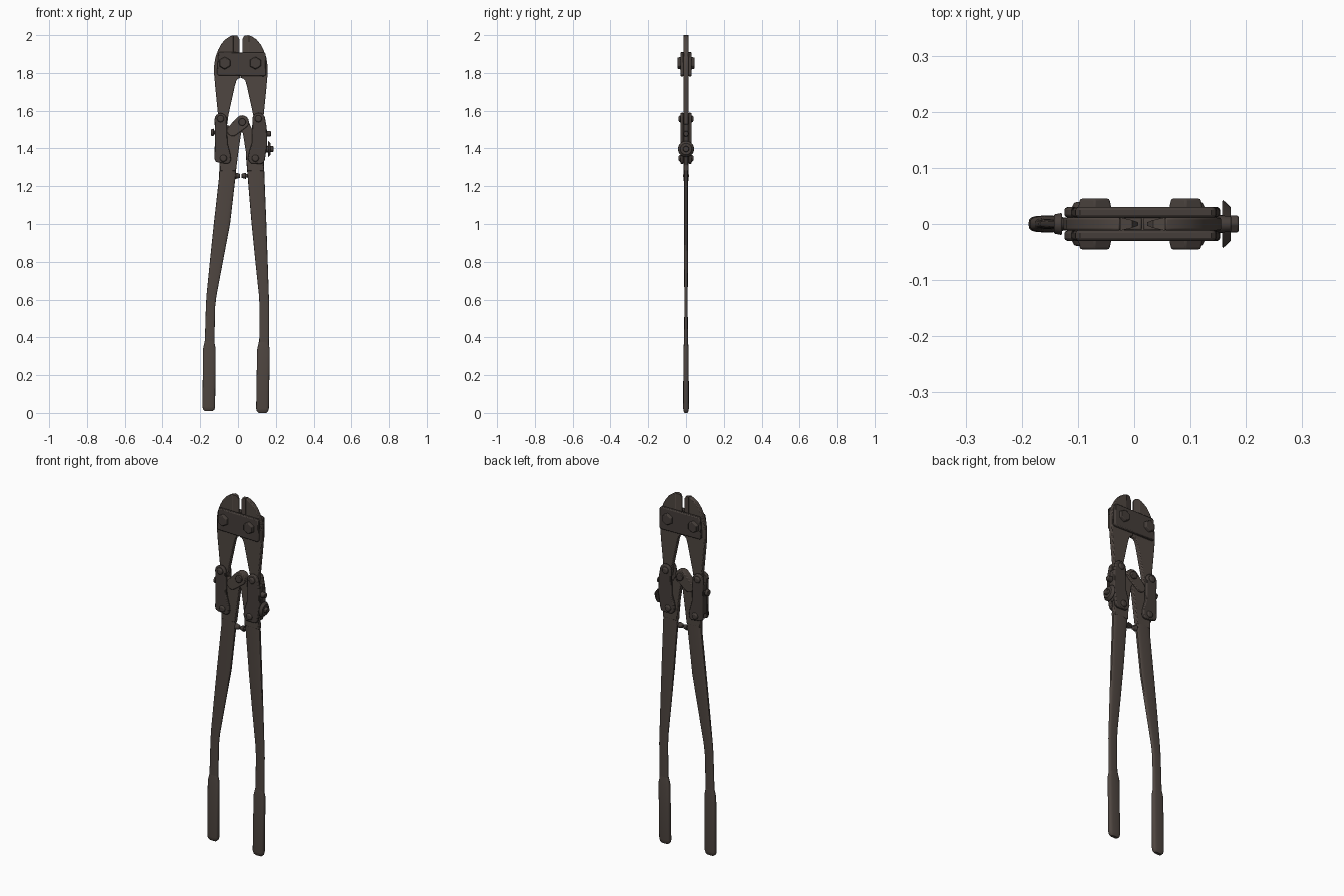
import bpy, bmesh, math
from mathutils import Vector

def material(name, rgb):
    m = bpy.data.materials.new(name)
    m.diffuse_color = (*rgb, 1)
    return m

STEEL = material("brown_steel", (0.078, 0.061, 0.052))
DARK = material("dark_steel", (0.060, 0.048, 0.042))
AXIS = 0.015                                   # mirror line of the jaws

def finish(name, bm, mat, bevel=0.0):
    bmesh.ops.recalc_face_normals(bm, faces=bm.faces)
    me = bpy.data.meshes.new(name)
    bm.to_mesh(me)
    bm.free()
    ob = bpy.data.objects.new(name, me)
    bpy.context.collection.objects.link(ob)
    me.materials.append(mat)
    if bevel:
        b = ob.modifiers.new("bevel", 'BEVEL')
        b.width, b.segments, b.limit_method, b.angle_limit = bevel, 2, 'ANGLE', math.radians(50)
    bpy.ops.object.select_all(action='DESELECT')
    ob.select_set(True)
    bpy.context.view_layer.objects.active = ob
    bpy.ops.object.shade_smooth_by_angle(angle=math.radians(40))
    return ob

def plate(name, pts, y0, y1, mat, bevel=0.004):
    """Outline in x,z extruded from y0 to y1; a third value overrides the half thickness."""
    bm = bmesh.new()
    front = [bm.verts.new((p[0], -p[2] if len(p) > 2 else y0, p[1])) for p in pts]
    back = [bm.verts.new((p[0], p[2] if len(p) > 2 else y1, p[1])) for p in pts]
    bm.faces.new(front)
    bm.faces.new(back[::-1])
    for i in range(len(pts)):
        j = (i + 1) % len(pts)
        bm.faces.new((front[i], back[i], back[j], front[j]))
    return finish(name, bm, mat, bevel)

def rod(name, p0, p1, r0, r1, n, mat, bevel=0.003):
    p0, p1 = Vector(p0), Vector(p1)
    bm = bmesh.new()
    bmesh.ops.create_cone(bm, cap_ends=True, segments=n, radius1=r0, radius2=r1, depth=(p1 - p0).length)
    rot = (p1 - p0).to_track_quat('Z', 'Y')
    for v in bm.verts:
        v.co = rot @ v.co + (p0 + p1) / 2
    return finish(name, bm, mat, bevel)

def loft(name, sections, mat, n=20):
    """Rounded flat bar through sections (z, left x, right x, half thickness)."""
    bm = bmesh.new()
    rings = []
    for z, xl, xr, h in sections:
        ring = []
        for k in range(n):
            a = 2 * math.pi * k / n
            c, s = math.cos(a), math.sin(a)
            ring.append(bm.verts.new(((xl + xr) / 2 + (xr - xl) / 2 * math.copysign(abs(c) ** 0.6, c),
                                      h * math.copysign(abs(s) ** 0.6, s), z)))
        rings.append(ring)
    for a, b in zip(rings, rings[1:]):
        for k in range(n):
            bm.faces.new((a[k], a[(k + 1) % n], b[(k + 1) % n], b[k]))
    bm.faces.new(rings[0])
    bm.faces.new(rings[-1])
    return finish(name, bm, mat)

def arc(cx, cz, r, a0, a1, n=9):
    return [(cx + r * math.cos(math.radians(a0 + (a1 - a0) * i / (n - 1))),
             cz + r * math.sin(math.radians(a0 + (a1 - a0) * i / (n - 1)))) for i in range(n)]

def flip(pts):
    return [(2 * AXIS - p[0], *p[1:]) for p in pts]

# Jaws with sharpened cutting edges
jaw = [(-0.025, 2.0), (-0.042, 1.994), (-0.07, 1.975), (-0.09, 1.95), (-0.106, 1.92), (-0.12, 1.88),
       (-0.126, 1.84), (-0.126, 1.79), (-0.12, 1.72), (-0.108, 1.6), (-0.1, 1.52), (-0.058, 1.52),
       (-0.05, 1.58), (-0.016, 1.735), (-0.008, 1.76), (0.002, 1.77), (0.014, 1.773),
       (0.014, 1.9), (-0.025, 1.9)]
edge = [(-0.025, 2.0, .012), (-0.004, 1.997, .007), (0.007, 1.98, .003), (0.007, 1.9, .003), (-0.025, 1.9, .012)]
for side, f in (("left", list), ("right", flip)):
    plate(side + "_jaw", f(jaw), -0.012, 0.012, STEEL)
    plate(side + "_cutting_edge", f(edge), 0, 0, STEEL, 0)

# Jaw cover plates, front and back, with hex bolts
cover = [(-0.112, 1.795), (-0.104, 1.787), (0.138, 1.782), (0.148, 1.79),
         (0.146, 1.9), (0.138, 1.908), (-0.096, 1.91), (-0.104, 1.902)]
for s, side in ((-1, "front"), (1, "back")):
    plate(side + "_cover_plate", cover, s * 0.011, s * 0.03, DARK, 0.005)
    for x in (-0.07, 0.092):
        rod(side + "_jaw_bolt", (x, s * 0.025, 1.852), (x, s * 0.045, 1.852), 0.035, 0.03, 6, DARK)

# Link plates that join jaws and handles
link_l = arc(-0.092, 1.555, 0.032, 0, 180) + [(-0.122, 1.49), (-0.124, 1.345), (-0.119, 1.331), (-0.105, 1.325),
          (-0.055, 1.319), (-0.043, 1.325), (-0.037, 1.34), (-0.04, 1.37), (-0.056, 1.43), (-0.058, 1.5)]
link_r = arc(0.11, 1.555, 0.034, 0, 180) + [(0.075, 1.5), (0.074, 1.43), (0.058, 1.38), (0.053, 1.35), (0.058, 1.332),
          (0.072, 1.32), (0.122, 1.318), (0.136, 1.325), (0.142, 1.34), (0.154, 1.42), (0.152, 1.51)]
rivets = {"left": ((-0.092, 1.557), (-0.077, 1.348)), "right": ((0.108, 1.557), (0.092, 1.348))}
for side, pts in (("left", link_l), ("right", link_r)):
    for s, face in ((-1, "front"), (1, "back")):
        plate(f"{side}_{face}_link", pts, s * 0.012, s * 0.03, DARK, 0.005)
        for x, z in rivets[side]:
            rod(f"{side}_{face}_rivet", (x, s * 0.028, z), (x, s * 0.039, z), 0.02, 0.014, 16, DARK)
plate("left_spacer", [(-0.12, 1.36), (-0.09, 1.36), (-0.09, 1.53), (-0.12, 1.53)], -0.014, 0.014, DARK)
plate("right_spacer", [(0.11, 1.36), (0.14, 1.36), (0.15, 1.42), (0.148, 1.53), (0.11, 1.53)], -0.014, 0.014, DARK)

# Handle heads meeting at the centre pivot
plate("left_handle_head", arc(0.02, 1.54, 0.033, 0, 140) + [(-0.042, 1.518), (-0.06, 1.525), (-0.098, 1.5),
      (-0.096, 1.28), (-0.011, 1.28), (0.002, 1.38), (0.016, 1.48)], -0.012, 0.012, STEEL)
plate("right_handle_head", arc(0.022, 1.54, 0.034, 180, 40) + [(0.068, 1.515), (0.08, 1.49), (0.12, 1.5),
      (0.138, 1.28), (0.049, 1.28), (0.042, 1.38), (0.026, 1.48)], -0.0125, 0.0125, STEEL)
ang = math.degrees(math.atan2(-0.045, -0.05))
plate("pivot_lug", arc(0.022, 1.54, 0.036, ang - 90 + 180, ang + 90 + 180)[::1]
      + arc(-0.028, 1.495, 0.03, ang - 90, ang + 90), -0.02, 0.02, STEEL)
rod("pivot_pin", (0.022, -0.03, 1.54), (0.022, 0.03, 1.54), 0.02, 0.02, 16, DARK)

# Long handles with thicker grips
loft("left_handle", [(1.36, -0.097, -0.003, .012), (1.25, -0.1, -0.013, .012), (1.0, -0.128, -0.042, .011),
     (0.8, -0.149, -0.08, .01), (0.62, -0.167, -0.114, .009), (0.56, -0.17, -0.121, .009), (0.36, -0.176, -0.125, .01)], STEEL)
loft("right_handle", [(1.36, 0.042, 0.136, .012), (1.25, 0.051, 0.14, .012), (1.0, 0.072, 0.15, .011),
     (0.8, 0.092, 0.157, .01), (0.62, 0.111, 0.163, .009), (0.56, 0.114, 0.165, .009), (0.34, 0.112, 0.163, .01)], STEEL)
for name, z0, zt, a, b, dx in (("left_grip", 0.012, 0.38, -0.188, -0.121, 0.003), ("right_grip", 0.003, 0.375, 0.096, 0.163, 0.005)):
    loft(name, [(zt, a + dx + .009, b + dx - .008, .01), (zt - .04, a + dx, b + dx, .014), (z0 + .02, a, b, .015),
                (z0 + .005, a + .004, b - .004, .013), (z0 - .003, a + .013, b - .013, .008)], STEEL)

# Handle stop knobs
for s, side in ((-1, "left"), (1, "right")):
    rod(side + "_stop_stem", (AXIS + s * 0.036, 0, 1.255), (AXIS + s * 0.008, 0, 1.255), 0.009, 0.009, 12, DARK, 0)
    rod(side + "_stop_knob", (AXIS + s * 0.028, 0, 1.255), (AXIS + s * 0.004, 0, 1.255), 0.017, 0.011, 12, DARK)

# Adjuster screws on the outer sides
rod("left_screw_stem", (-0.11, 0, 1.485), (-0.132, 0, 1.485), 0.01, 0.01, 12, DARK, 0)
rod("left_screw_head", (-0.128, 0, 1.485), (-0.143, 0, 1.485), 0.02, 0.017, 12, DARK)
rod("right_screw", (0.14, 0, 1.478), (0.174, 0, 1.478), 0.016, 0.014, 12, DARK)
rod("adjuster_washer", (0.158, 0, 1.397), (0.173, 0, 1.397), 0.044, 0.03, 24, DARK)
rod("adjuster_bolt", (0.13, 0, 1.397), (0.187, 0, 1.397), 0.019, 0.017, 6, DARK)
